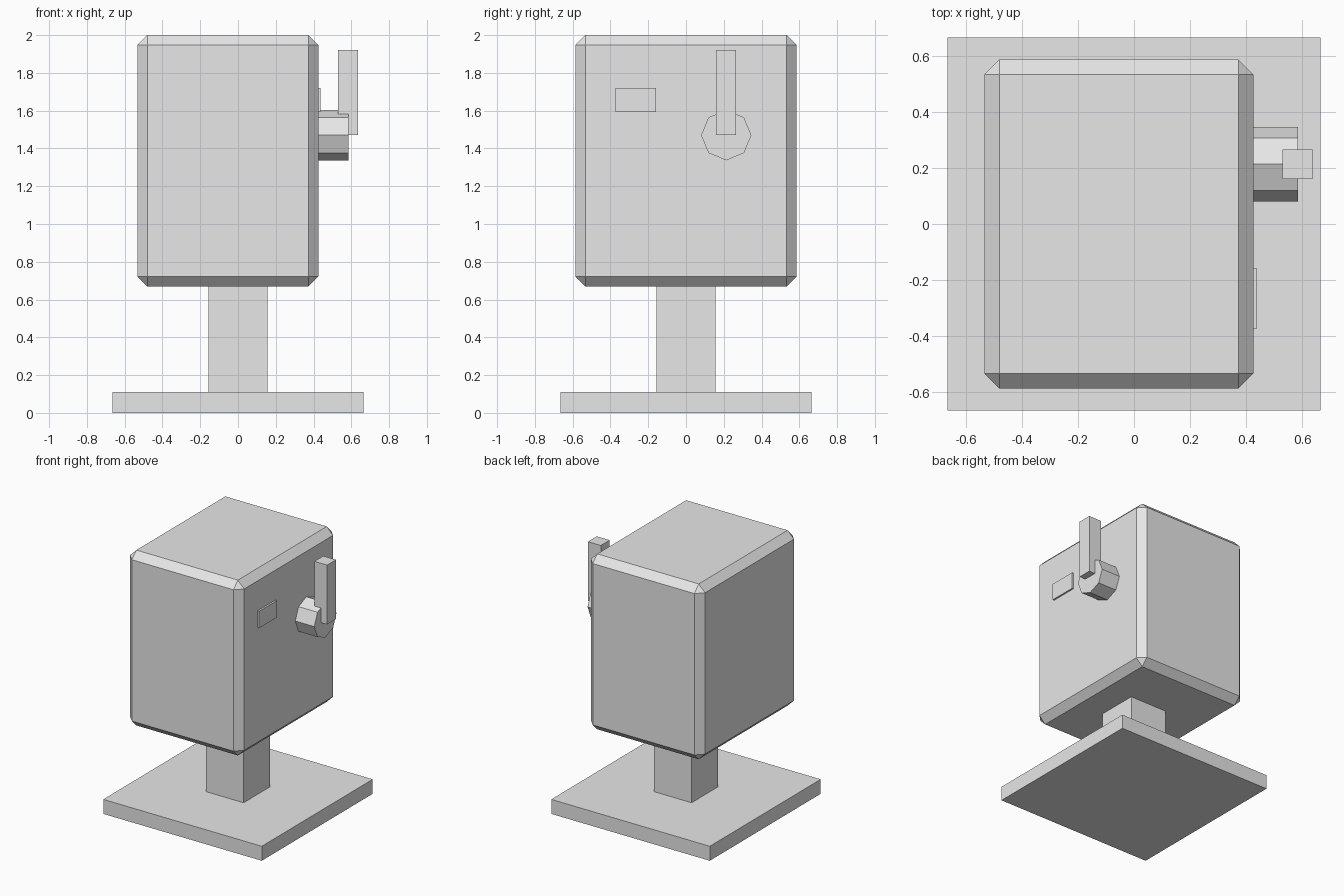
import bpy
import math

old = bpy.data.objects.get("Cube")
if old:
    bpy.data.objects.remove(old, do_unlink=True)

COLOUR = (0.8, 0.8, 0.8, 1)
grey = bpy.data.materials.new("plain grey")
grey.use_nodes = True
grey.diffuse_color = COLOUR
grey.node_tree.nodes["Principled BSDF"].inputs["Base Color"].default_value = COLOUR


def finish(name):
    obj = bpy.context.object
    obj.name = obj.data.name = name
    obj.data.materials.append(grey)
    return obj


def box(name, low, high):
    centre = [(a + b) / 2 for a, b in zip(low, high)]
    bpy.ops.mesh.primitive_cube_add(size=1, location=centre)
    bpy.context.object.scale = [b - a for a, b in zip(low, high)]
    bpy.ops.object.transform_apply(location=False, rotation=False, scale=True)
    return finish(name)


# Stand
box("base_plate", (-0.665, -0.665, 0), (0.665, 0.665, 0.11))
box("post", (-0.157, -0.157, 0.11), (0.157, 0.157, 0.68))

# Main housing with flat chamfered edges
housing = box("housing", (-0.533, -0.586, 0.67), (0.425, 0.586, 2.0))
chamfer = housing.modifiers.new("chamfer", "BEVEL")
chamfer.width = 0.053
chamfer.segments = 1

# Small plate on the side
box("side_plate", (0.41, -0.372, 1.592), (0.438, -0.159, 1.72))

# Crank: eight-sided hub and upright handle
HUB_Y, HUB_Z = 0.213, 1.47
bpy.ops.mesh.primitive_cylinder_add(
    vertices=8, radius=0.133, depth=0.174,
    location=(0.497, HUB_Y, HUB_Z), rotation=(0, math.pi / 2, 0))
finish("crank_hub")
box("crank_handle", (0.529, HUB_Y - 0.053, HUB_Z), (0.636, HUB_Y + 0.053, 1.92))
